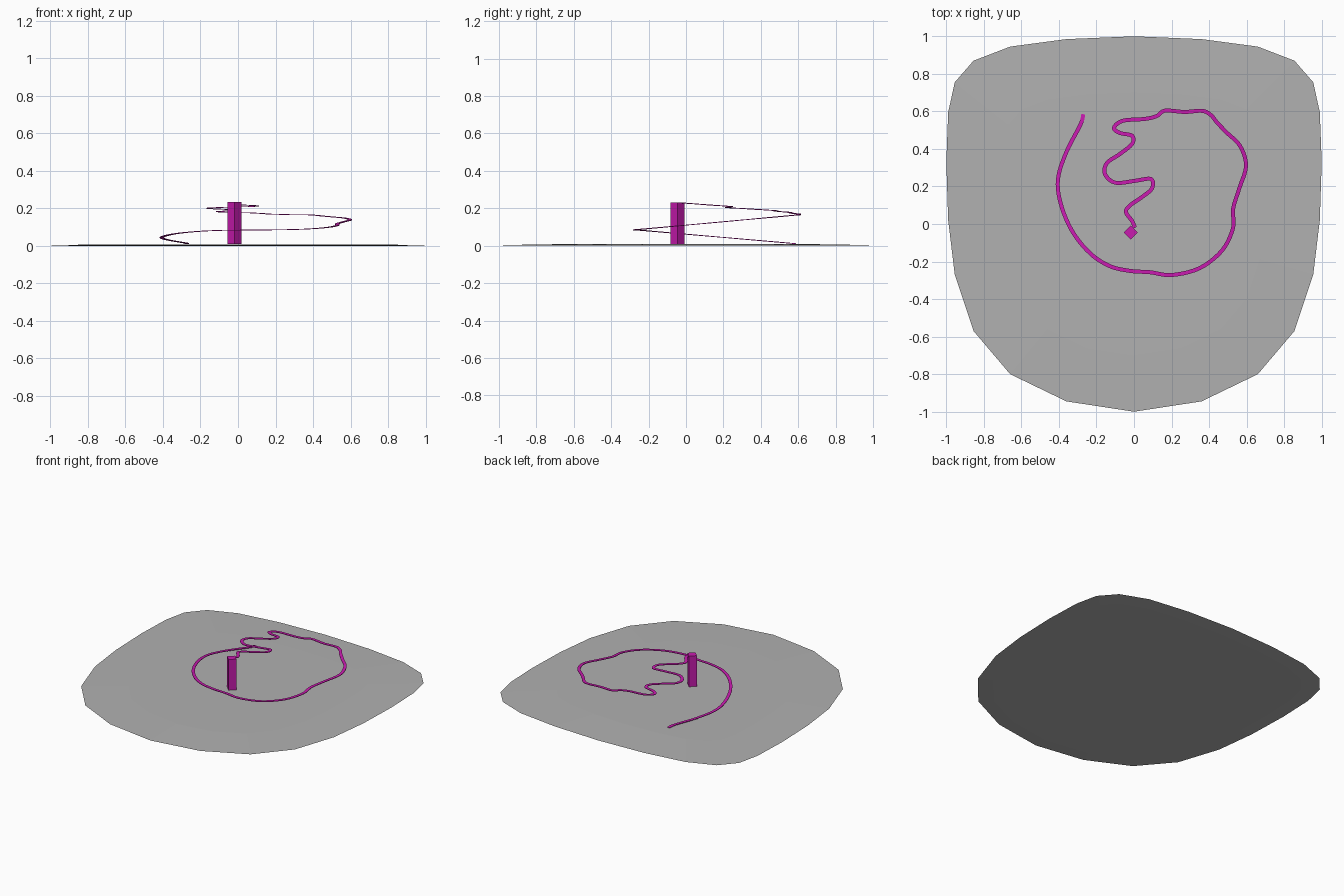
import bpy, bmesh
from mathutils import Vector

if "Cube" in bpy.data.objects:
    bpy.data.objects.remove(bpy.data.objects["Cube"])


def material(name, rgb):
    m = bpy.data.materials.new(name)
    m.diffuse_color = (*rgb, 1)
    m.use_nodes = True
    m.node_tree.nodes["Principled BSDF"].inputs["Base Color"].default_value = m.diffuse_color
    return m


grey = material("stone grey", (0.44, 0.44, 0.44))
magenta = material("magenta", (0.58, 0.011, 0.43))


def finish(name, bm, mat):
    bmesh.ops.recalc_face_normals(bm, faces=bm.faces)
    mesh = bpy.data.meshes.new(name)
    bm.to_mesh(mesh)
    bm.free()
    mesh.materials.append(mat)
    ob = bpy.data.objects.new(name, mesh)
    bpy.context.collection.objects.link(ob)
    return ob


# Ground plate: mirrored half outline, very thin and slightly domed
half = [(0, 1), (.36, .985), (.66, .945), (.855, .87), (.955, .755), (.99, .595),
        (1, .33), (.99, .02), (.955, -.27), (.855, -.57), (.66, -.80), (.36, -.945), (0, -1)]
outline = half + [(-x, y) for x, y in half[-2:0:-1]]
bm = bmesh.new()


def ring(scale, z):
    return [bm.verts.new((x * scale, y * scale, z)) for x, y in outline]


rings = [ring(.9, 0), ring(1, .003), ring(.7, .008)]
for a, b in zip(rings, rings[1:]):
    for i in range(len(a)):
        j = (i + 1) % len(a)
        bm.faces.new((a[i], a[j], b[j], b[i]))
bm.faces.new(rings[0])
bm.faces.new(rings[-1])
finish("ground_plate", bm, grey)

# Post: square column turned 45 degrees
bm = bmesh.new()
cx, cy, r = -.018, -.045, .037
corners = [(cx + r, cy), (cx, cy + r), (cx - r, cy), (cx, cy - r)]
low = [bm.verts.new((x, y, .01)) for x, y in corners]
high = [bm.verts.new((x, y, .232)) for x, y in corners]
bm.faces.new(low)
bm.faces.new(high)
for i in range(4):
    j = (i + 1) % 4
    bm.faces.new((low[i], low[j], high[j], high[i]))
finish("post", bm, magenta)

# Rising trail: lower sweep, outer sweep, inner meander up to the post
lower = [(-.27, .585), (-.285, .53), (-.36, .384), (-.405, .24), (-.39, .107), (-.33, -.037),
         (-.235, -.155), (-.13, -.224), (-.02, -.25), (.085, -.257), (.20, -.272)]
outer = [(.35, -.235), (.47, -.14), (.528, -.02), (.528, .08), (.56, .187), (.597, .31),
         (.565, .416), (.496, .485), (.443, .54), (.41, .58), (.363, .603)]
inner = [(.27, .597), (.165, .604), (.123, .576), (.06, .56), (-.06, .55), (-.107, .512),
         (-.075, .485), (-.01, .47), (-.01, .427), (-.075, .373), (-.144, .325),
         (-.155, .267), (-.1, .22), (.005, .23), (.09, .24), (.096, .19), (.043, .144),
         (-.02, .1), (-.043, .064), (-.01, .016), (.005, -.02)]
path = [Vector((x, y, .085 - .074 * (y + .272) / .857)) for x, y in lower]
path += [Vector((x, y, .085 + .08 * (y + .272) / .875)) for x, y in outer]
path += [Vector((x, y, .166 + .063 * i / (len(inner) - 1))) for i, (x, y) in enumerate(inner)]


def smooth_path(p, steps):
    p = [2 * p[0] - p[1]] + p + [2 * p[-1] - p[-2]]
    out = []
    for a, b, c, d in zip(p, p[1:], p[2:], p[3:]):
        for k in range(steps):
            t = k / steps
            out.append(.5 * (2 * b + (c - a) * t + (2 * a - 5 * b + 4 * c - d) * t * t
                             + (3 * b - a - 3 * c + d) * t ** 3))
    return out + [p[-2]]


pts = smooth_path(path, 5)
bm = bmesh.new()
sections = []
for i, p in enumerate(pts):
    d = pts[min(i + 1, len(pts) - 1)] - pts[max(i - 1, 0)]
    side = Vector((-d.y, d.x, 0)).normalized() * .0105
    up = Vector((0, 0, .002))
    sections.append([bm.verts.new(p + s * side + u * up)
                     for s, u in ((1, -1), (1, 1), (-1, 1), (-1, -1))])
for a, b in zip(sections, sections[1:]):
    for i in range(4):
        j = (i + 1) % 4
        bm.faces.new((a[i], a[j], b[j], b[i]))
bm.faces.new(sections[0])
bm.faces.new(sections[-1])
finish("spiral_trail", bm, magenta)
